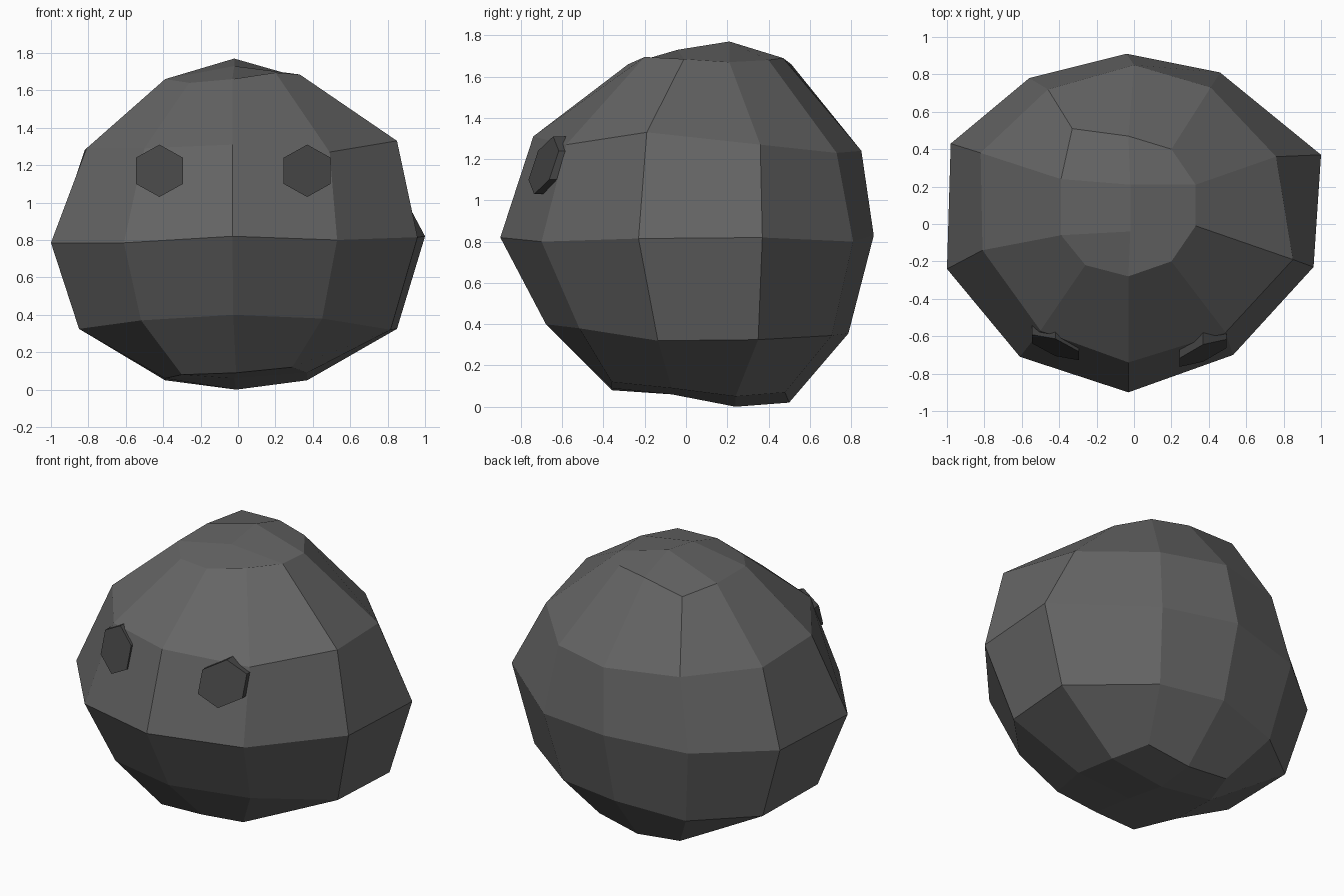
import bpy, bmesh
from math import sin, cos, pi

if "Cube" in bpy.data.objects:
    bpy.data.objects.remove(bpy.data.objects["Cube"])


def material(name, grey):
    m = bpy.data.materials.new(name)
    m.diffuse_color = (grey, grey, grey, 1)
    m.use_nodes = True
    m.node_tree.nodes["Principled BSDF"].inputs["Base Color"].default_value = m.diffuse_color
    return m


def add_object(name, bm, mat):
    bmesh.ops.recalc_face_normals(bm, faces=bm.faces)
    me = bpy.data.meshes.new(name)
    bm.to_mesh(me)
    bm.free()
    me.materials.append(mat)
    ob = bpy.data.objects.new(name, me)
    bpy.context.collection.objects.link(ob)
    return ob


# Ten-sided outlines, counter-clockwise from the front
belly = [(-.03, -.90, .82), (.53, -.70, .80), (.96, -.23, .815), (1, .37, .82), (.46, .81, .80),
         (-.04, .91, .83), (-.56, .78, .80), (-.98, .43, .80), (-1, -.24, .785), (-.61, -.71, .785)]
brow = [(-.03, -.74, 1.31), (.49, -.58, 1.27), (.85, -.19, 1.33), (.76, .36, 1.27), (.41, .73, 1.23),
        (0, .85, 1.24), (-.46, .72, 1.25), (-.82, .38, 1.28), (-.81, -.14, 1.29), (-.50, -.57, 1.29)]
crown = [(-.03, -.28, 1.66), (.20, -.20, 1.695), (.33, -.01, 1.685), (.33, .21, 1.67), (.20, .40, 1.68),
         (-.03, .47, 1.69), (-.33, .51, 1.66), (-.39, .24, 1.66), (-.39, -.06, 1.66), (-.26, -.22, 1.64)]
base = [(-.01, -.36, .09), (.29, -.36, .12), (.37, -.07, .09), (.37, .24, .05), (.29, .48, .07),
        (0, .50, .02), (-.30, .49, .05), (-.39, .24, .05), (-.39, -.07, .06), (-.30, -.36, .08)]
# Lower band is the belly outline drawn in
lower_z = [.40, .38, .32, .325, .345, .355, .30, .32, .325, .37]
lower = [(x * .85, y * .81 + .05, z) for (x, y, _), z in zip(belly, lower_z)]

# Faceted body: bridged outlines closed by 2 x 3 grids
bm = bmesh.new()
rings = [[bm.verts.new(p) for p in r] for r in (base, lower, belly, brow, crown)]
for a, b in zip(rings, rings[1:]):
    for i in range(10):
        j = (i + 1) % 10
        bm.faces.new((a[i], a[j], b[j], b[i]))


def close_with_grid(r, front_mid, back_mid):
    f, b = bm.verts.new(front_mid), bm.verts.new(back_mid)
    rows = [(r[9], r[0], r[1]), (r[8], f, r[2]), (r[7], b, r[3]), (r[6], r[5], r[4])]
    for p, q in zip(rows, rows[1:]):
        for k in range(2):
            bm.faces.new((p[k], p[k + 1], q[k + 1], q[k]))


close_with_grid(rings[-1], (-.02, -.04, 1.73), (-.02, .21, 1.77))
close_with_grid(rings[0], (-.02, -.07, .06), (-.01, .24, 0))
add_object("body", bm, material("dark_grey", .13))

# Six-sided eyes lying on the sloping front
eye_mat = material("eye_grey", .06)
for name, cx, cy, slope, depth in (("left_eye", -.42, -.66, -.36, .15),
                                   ("right_eye", .37, -.69, .40, .09)):
    bm = bmesh.new()
    front, back = [], []
    for k in range(6):
        dx, dz = .145 * sin(k * pi / 3), .14 * cos(k * pi / 3)
        y = cy + slope * dx + .33 * dz
        front.append(bm.verts.new((cx + dx, y, 1.17 + dz)))
        back.append(bm.verts.new((cx + dx, y + depth, 1.17 + dz)))
    bm.faces.new(front)
    bm.faces.new(back)
    for k in range(6):
        n = (k + 1) % 6
        bm.faces.new((front[k], front[n], back[n], back[k]))
    add_object(name, bm, eye_mat)
